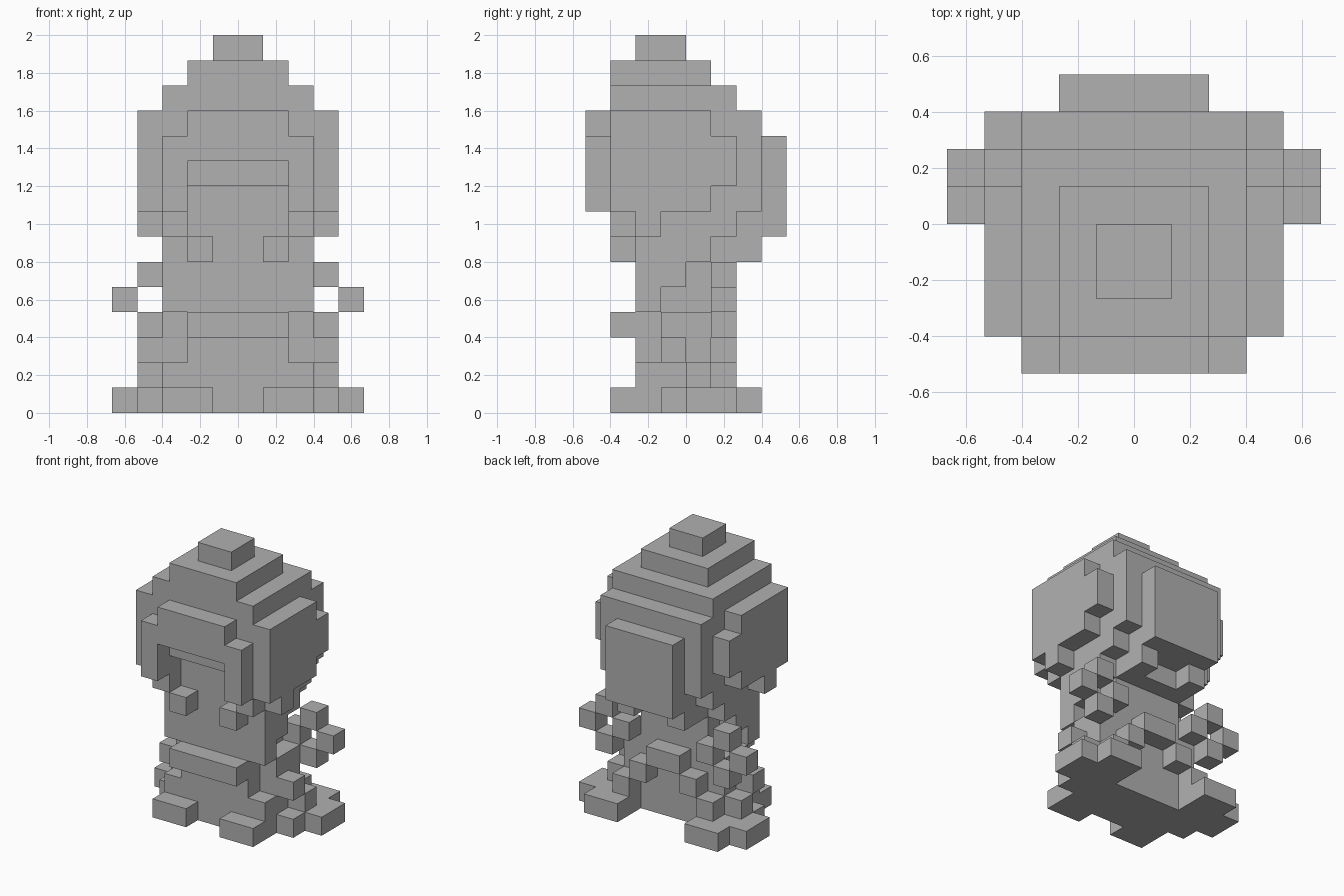
import bpy
import bmesh
from mathutils import Vector

cube = bpy.data.objects.get("Cube")
if cube:
    bpy.data.objects.remove(cube, do_unlink=True)

UNIT = 2 / 15  # edge length of one block

grey = bpy.data.materials.new("plain grey")
grey.use_nodes = True
colour = (0.44, 0.44, 0.44, 1)
grey.diffuse_color = colour
grey.node_tree.nodes["Principled BSDF"].inputs["Base Color"].default_value = colour

owner = {}       # block position -> part name
part_names = []


def part(name, *boxes):
    """Claim blocks for a part; each box is x, y and z ranges, mirrored in x."""
    part_names.append(name)
    for (x0, x1), (y0, y1), (z0, z1) in boxes:
        for x in range(x0, x1):
            for y in range(y0, y1):
                for z in range(z0, z1):
                    owner.setdefault((x, y, z), name)
                    owner.setdefault((-1 - x, y, z), name)


def build(name):
    """Make the outer skin of a part's blocks and merge its flat areas."""
    bm = bmesh.new()
    for cell, cell_owner in owner.items():
        if cell_owner != name:
            continue
        centre = Vector(cell) + Vector((0.5, 0.5, 0.5))
        for axis in range(3):
            for side in (-1, 1):
                neighbour = list(cell)
                neighbour[axis] += side
                if tuple(neighbour) in owner:
                    continue
                normal, u = Vector(), Vector()
                normal[axis] = side / 2
                u[(axis + 1) % 3] = 0.5
                v = normal.cross(u) * 2
                corners = (-u - v, u - v, u + v, v - u)
                bm.faces.new([bm.verts.new((centre + normal + c) * UNIT) for c in corners])
    bmesh.ops.remove_doubles(bm, verts=bm.verts, dist=UNIT / 100)
    bmesh.ops.dissolve_limit(bm, angle_limit=0.01, verts=bm.verts, edges=bm.edges)
    mesh = bpy.data.meshes.new(name)
    bm.to_mesh(mesh)
    bm.free()
    mesh.materials.append(grey)
    obj = bpy.data.objects.new(name, mesh)
    bpy.context.collection.objects.link(obj)


# Stepped crown
part("crown_knob", ((0, 1), (-2, 0), (14, 15)))
part("crown_steps",
     ((0, 2), (-3, 1), (13, 14)),
     ((0, 3), (-3, 2), (12, 13)))

# Head and the hair around it
part("head",
     ((0, 3), (-2, 3), (8, 12)),
     ((0, 3), (-3, -2), (9, 12)),
     ((0, 3), (-2, 2), (7, 8)),
     ((2, 3), (-3, -2), (7, 9)))
part("fringe",
     ((0, 2), (-4, -3), (11, 12)),
     ((0, 3), (-4, -3), (10, 11)),
     ((2, 3), (-4, -3), (8, 10)))
part("side_hair",
     ((3, 4), (-3, 1), (8, 12)),
     ((3, 4), (1, 2), (9, 11)),
     ((3, 4), (-2, -1), (7, 8)))
part("back_hair",
     ((0, 2), (3, 4), (7, 11)),
     ((0, 2), (2, 3), (7, 8)),
     ((0, 2), (1, 2), (6, 7)),
     ((1, 2), (2, 3), (6, 7)))

# Face tapering down to the front, with two raised blocks
part("face",
     ((0, 3), (-2, 1), (6, 7)),
     ((0, 3), (-2, 0), (5, 6)),
     ((0, 3), (-2, -1), (4, 5)))
part("cheeks", ((1, 2), (-3, -2), (6, 7)))

# Body, belt and the arched drape
part("torso",
     ((0, 2), (-2, 1), (2, 6)),
     ((2, 3), (-1, 1), (2, 4)))
part("belt", ((0, 2), (-3, -2), (3, 4)))
part("lower_body", ((0, 3), (-2, 1), (0, 2)))
part("side_drape",
     ((3, 4), (-1, 0), (2, 3)),
     ((3, 4), (0, 1), (1, 2)))
part("back_drape",
     ((0, 1), (1, 2), (3, 4)),
     ((1, 2), (1, 2), (2, 3)),
     ((2, 3), (1, 2), (1, 2)))

# Diamond rings of blocks at the sides
part("side_rings",
     ((3, 4), (1, 2), (5, 6)),
     ((4, 5), (1, 2), (4, 5)),
     ((3, 4), (1, 2), (3, 4)),
     ((2, 3), (1, 2), (4, 5)))

# Feet
part("feet",
     ((1, 3), (-3, -2), (0, 1)),
     ((3, 4), (-1, 3), (0, 1)),
     ((4, 5), (0, 2), (0, 1)),
     ((2, 3), (1, 3), (0, 1)))

for part_name in part_names:
    build(part_name)
